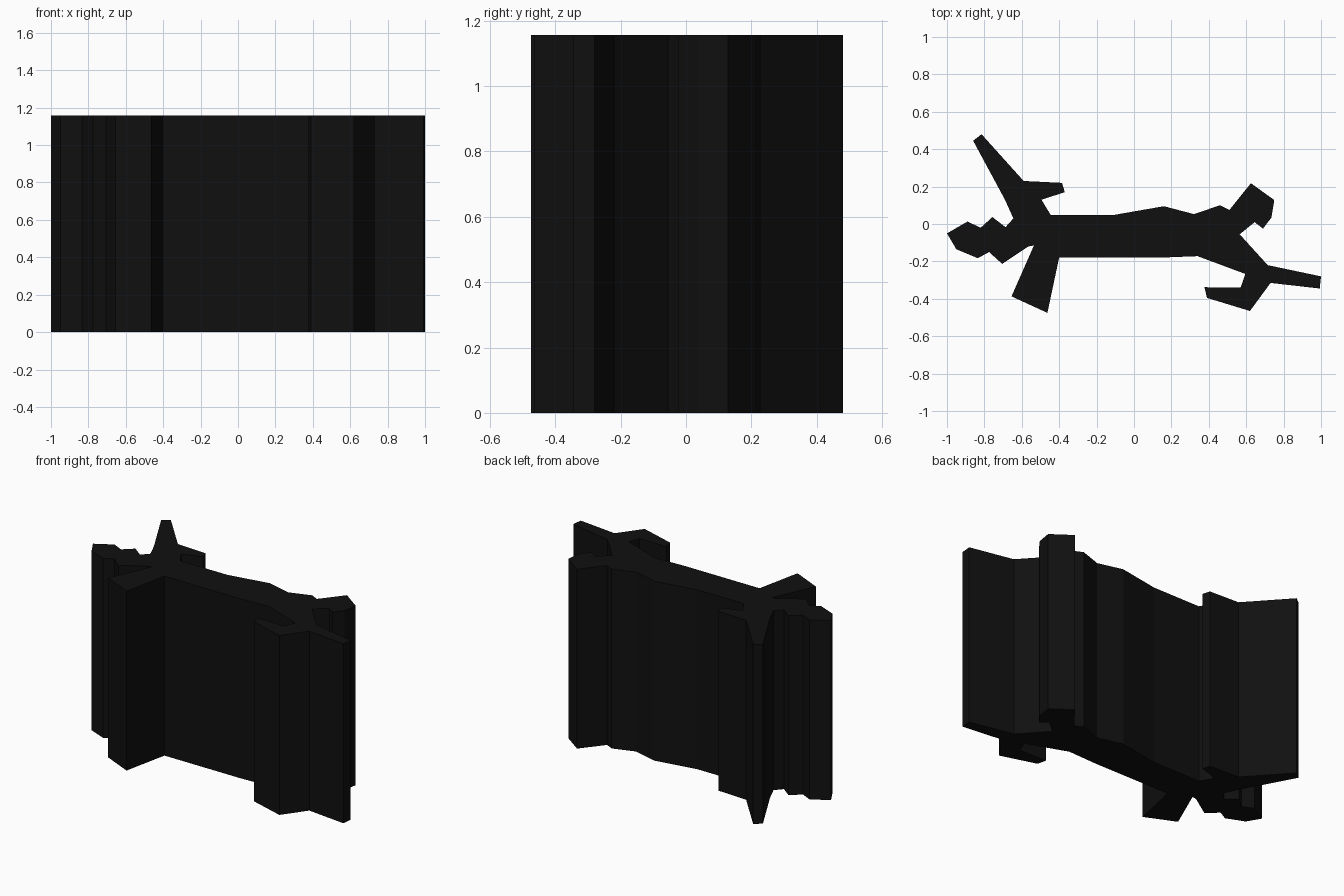
import bpy
import bmesh
from mathutils import Vector

HEIGHT = 1.157
UNIT = 0.01  # outline runs are written in hundredths

default_cube = bpy.data.objects.get("Cube")
if default_cube:
    bpy.data.objects.remove(default_cube, do_unlink=True)


def make_material(name, colour):
    """One flat colour for viewport and render."""
    material = bpy.data.materials.new(name)
    material.use_nodes = True
    material.diffuse_color = colour
    shader = material.node_tree.nodes["Principled BSDF"]
    shader.inputs["Base Color"].default_value = colour
    return material


def extrude_outline(name, outline, height, material):
    """Close a flat outline and extrude it upward into a solid prism."""
    bm = bmesh.new()
    base = bm.faces.new([bm.verts.new((x * UNIT, y * UNIT, 0)) for x, y in outline])
    result = bmesh.ops.extrude_face_region(bm, geom=[base], use_keep_orig=True)
    top_verts = [g for g in result["geom"] if isinstance(g, bmesh.types.BMVert)]
    bmesh.ops.translate(bm, verts=top_verts, vec=Vector((0, 0, height)))
    bmesh.ops.recalc_face_normals(bm, faces=bm.faces[:])

    mesh = bpy.data.meshes.new(name)
    bm.to_mesh(mesh)
    bm.free()
    mesh.materials.append(material)
    obj = bpy.data.objects.new(name, mesh)
    bpy.context.scene.collection.objects.link(obj)
    return obj


# Outline runs, ordered clockwise as seen from above
rear_right_limb = [(-69, 13), (-86, 44.5), (-81.5, 48), (-59, 23),
                   (-38.5, 22), (-37, 17), (-49.5, 13)]
rear_edge = [(-44.5, 4.8), (-11, 4.8), (16, 9.5), (32, 5.3), (46, 10), (51, 7.5)]
rear_left_limb = [(62.5, 21.8), (75, 12.8), (73.5, 3.5), (69, -2.5),
                  (64.5, 1), (56.5, -5.5)]
front_left_limb = [(71.5, -22), (100, -28), (99.3, -34.5), (73, -31.5),
                   (62, -46.5), (39, -39.5), (37.7, -33.8), (57, -34), (59.5, -26.7)]
front_edge = [(34, -17.2), (13.5, -18), (-40, -17.8)]
front_right_limb = [(-46.3, -47.5), (-65.5, -38.7), (-53.5, -11.5)]
right_end = [(-56.5, -12), (-70.5, -21.3), (-77.5, -15), (-83.5, -18.3),
             (-95, -13.5), (-100, -5), (-89, 1.3), (-82, -2),
             (-75.7, 3.7), (-68.7, -1.7), (-64.5, 3)]

# Single solid prism with branching limbs
black = make_material("near black", (0.005, 0.005, 0.005, 1))
outline = (rear_right_limb + rear_edge + rear_left_limb + front_left_limb
           + front_edge + front_right_limb + right_end)
extrude_outline("branched_prism", outline, HEIGHT, black)
